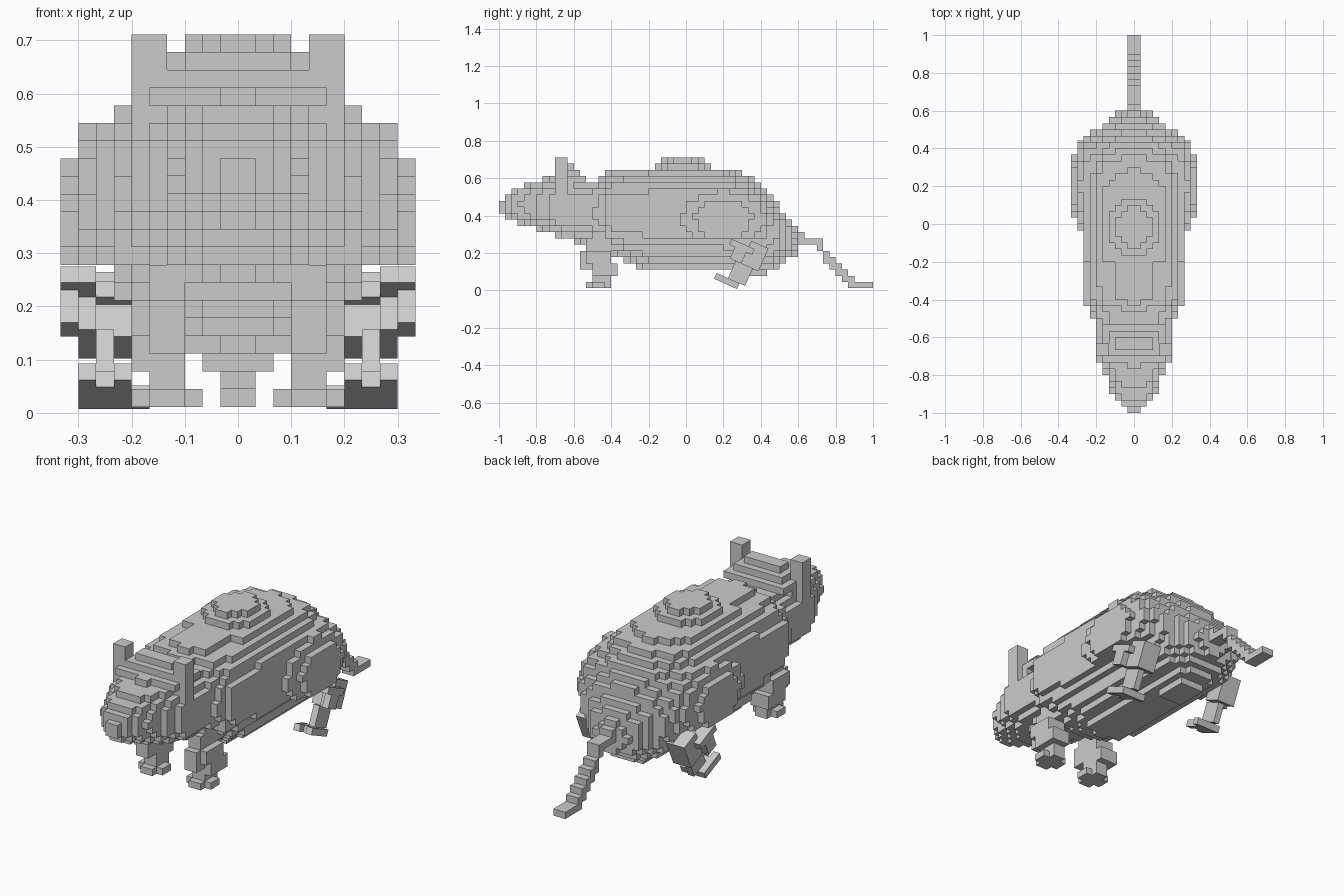
import bpy, bmesh, math
from mathutils import Matrix, Vector

if "Cube" in bpy.data.objects:
    bpy.data.objects.remove(bpy.data.objects["Cube"], do_unlink=True)

S = 1 / 30          # block size
BASE = 0.0115       # height of the lowest block layer

fur = bpy.data.materials.new("grey_fur")
fur.use_nodes = True
fur.diffuse_color = (0.6, 0.6, 0.6, 1)
fur.node_tree.nodes["Principled BSDF"].inputs["Base Color"].default_value = fur.diffuse_color


def build(name, cells, solid, matrix):
    """Turn a set of block cells into a shell of outward-facing quads."""
    bm = bmesh.new()
    verts = {}

    def vert(p):
        key = tuple(p)
        if key not in verts:
            verts[key] = bm.verts.new(matrix @ (Vector(key) * S))
        return verts[key]

    for c in sorted(cells):
        for axis in range(3):
            a, b = (axis + 1) % 3, (axis + 2) % 3
            for side in (0, 1):
                near = list(c)
                near[axis] += 2 * side - 1
                if tuple(near) in solid:
                    continue
                quad = []
                for da, db in ((0, 0), (1, 0), (1, 1), (0, 1)):
                    p = list(c)
                    p[axis] += side
                    p[a] += da
                    p[b] += db
                    quad.append(vert(p))
                bm.faces.new(quad if side else quad[::-1])
    mesh = bpy.data.meshes.new(name)
    bm.to_mesh(mesh)
    bm.free()
    mesh.materials.append(fur)
    obj = bpy.data.objects.new(name, mesh)
    bpy.context.collection.objects.link(obj)


def box(x0, x1, y0, y1, z0, z1):
    return {(i, j, k) for i in range(x0, x1) for j in range(y0, y1) for k in range(z0, z1)}


def mirrored(cells):
    return {(-1 - i, j, k) for i, j, k in cells}


# Body stations: y, half width, middle height, top, bottom
STATIONS = [
    (-1.0, .025, .46, .475, .445), (-.95, .07, .45, .515, .38), (-.9, .11, .45, .55, .36),
    (-.83, .145, .45, .585, .34), (-.77, .168, .44, .59, .315), (-.7, .208, .43, .61, .29),
    (-.5, .21, .42, .59, .24), (-.45, .24, .41, .6, .235), (-.41, .268, .41, .635, .2),
    (-.3, .272, .41, .64, .145), (-.21, .272, .41, .64, .11), (-.19, .272, .41, .655, .11),
    (.2, .272, .41, .655, .11), (.33, .275, .39, .615, .11), (.42, .27, .36, .545, .11),
    (.48, .23, .33, .47, .12), (.53, .165, .3, .4, .145), (.6, .06, .26, .32, .2)]


def section(y):
    for p, q in zip(STATIONS, STATIONS[1:]):
        if p[0] <= y <= q[0]:
            t = (y - p[0]) / (q[0] - p[0])
            return [u + (v - u) * t for u, v in zip(p[1:], q[1:])]


def in_body(x, y, z):
    # Squarish back, rounder belly and rump
    if y < .6:
        w, mid, top, bottom = section(y)
        h = top - mid if z > mid else mid - bottom
        power = 2.4 if z > mid and y < .35 else 2
        if (x / w) ** power + (abs(z - mid) / h) ** power < 1:
            return True
    # Bulging haunch, flat underneath
    return z > .28 and ((x - .2) / .14) ** 2 + ((y - .2) / .275) ** 2 + ((z - .38) / .187) ** 2 < 1


half = {c for c in box(0, 11, -30, 20, 0, 21)
        if in_body((c[0] + .5) * S, (c[1] + .5) * S, (c[2] + .5) * S + BASE)}

# Hump on the back, two stepped layers
for k, rx, ry in ((19, 4.1, 4.3), (20, 3.1, 3.3)):
    half |= {c for c in box(0, 5, -6, 5, k, k + 1)
             if ((c[0] + .5) / rx) ** 2 + ((c[1] + 1) / ry) ** 2 < 1}
# Keel under the belly
half |= box(0, 2, 8, 13, 2, 4)
body = half | mirrored(half)

# Stepped crown between the ears
crown = box(0, 5, -22, -16, 17, 18) | box(0, 4, -21, -17, 18, 19) | box(0, 3, -20, -18, 19, 20)
body |= crown | mirrored(crown)

# Tail follows a falling path, two blocks wide
tail = set()
path = [(.55, .29), (.62, .285), (.645, .262), (.69, .26), (.86, .075), (.88, .03), (.99, .03)]
for (y0, z0), (y1, z1) in zip(path, path[1:]):
    for n in range(41):
        j = math.floor((y0 + (y1 - y0) * n / 40) / S)
        k = math.floor((z0 + (z1 - z0) * n / 40 - BASE) / S)
        tail |= box(-1, 1, j, j + 1, k, k + 1)

ear = box(4, 6, -21, -19, 16, 21)
place = Matrix.Translation((0, 0, BASE))
parts = {
    "head": {c for c in body if c[1] < -14},
    "torso": {c for c in body if c[1] >= -14},
    "tail": tail - body,
    "left_ear": ear - body,
    "right_ear": mirrored(ear) - body}
solid = set().union(*parts.values())
for name, cells in parts.items():
    build(name, cells, solid, place)

# Front leg: splayed foot, thin shank, knee, thigh, shoulder joint
front_leg = (box(3, 5, 1, 5, 0, 1) | box(2, 6, 2, 4, 0, 1)
             | box(3, 5, 2, 5, 1, 3)
             | box(3, 6, 2, 6, 2, 4)
             | box(3, 5, 0, 5, 3, 6) | box(5, 6, 1, 5, 4, 6)
             | box(3, 5, 1, 5, 6, 8))
# Hind leg: foot with a short inner toe, thin shank, stepped thigh
hind_leg = (box(6, 9, 1, 4, 0, 1) | box(6, 7, 0, 1, 0, 1) | box(8, 9, 0, 1, 0, 1) | box(5, 6, 3, 4, 0, 1)
            | box(7, 8, 2, 5, 1, 4)
            | box(6, 8, 2, 6, 6, 7) | box(6, 8, 3, 6, 4, 6)
            | box(8, 9, 0, 6, 6, 7) | box(8, 9, 2, 6, 4, 6)
            | box(9, 10, 0, 4, 6, 7) | box(9, 10, 1, 3, 4, 6)
            | box(6, 9, 3, 6, 7, 8))

front_place = Matrix.Translation((0, -17 * S, BASE))
hind_place = Matrix.Translation((0, .15, .062)) @ Matrix.Rotation(math.radians(-24), 4, 'X')
for name, cells, matrix in (("front_leg", front_leg, front_place), ("hind_leg", hind_leg, hind_place)):
    build("left_" + name, cells, cells, matrix)
    build("right_" + name, mirrored(cells), mirrored(cells), matrix)
